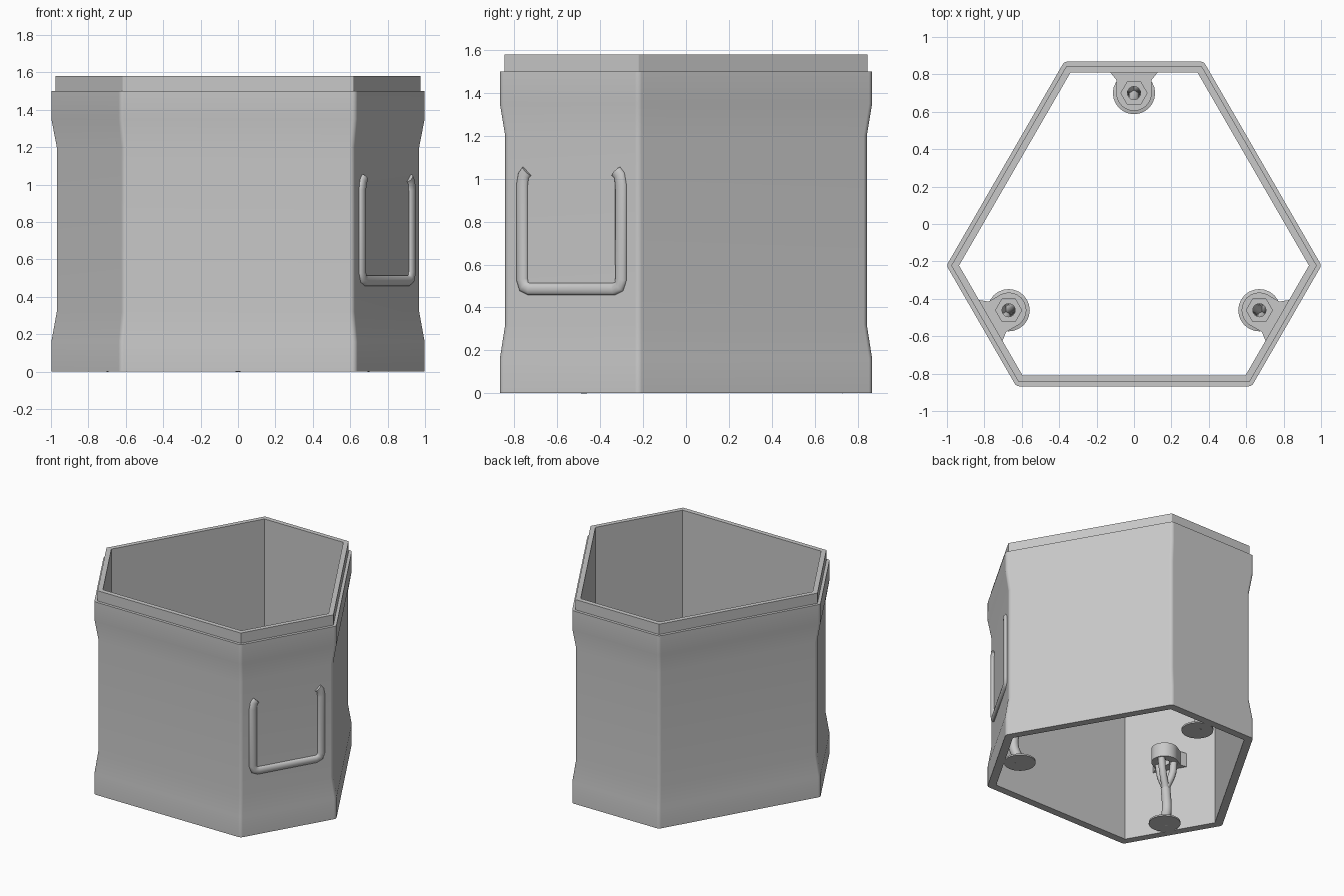
import bpy, bmesh, math
from mathutils import Matrix, Vector

cube = bpy.data.objects.get("Cube")
if cube:
    bpy.data.objects.remove(cube)

grey = bpy.data.materials.new("plain_grey")
grey.use_nodes = True
colour = (0.58, 0.58, 0.58, 1)
grey.diffuse_color = colour
grey.node_tree.nodes["Principled BSDF"].inputs["Base Color"].default_value = colour

CENTRE_Y = -0.074          # centre of the threefold symmetry
LONG, SHORT = 0.794, 0.942  # distance from it to the long and short sides
ARC = 5                    # points per rounded corner


def finish(name, bm, matrix=Matrix()):
    """Turn a bmesh into an object, smooth except at steep edges."""
    bmesh.ops.recalc_face_normals(bm, faces=bm.faces)
    for f in bm.faces:
        f.smooth = True
    for e in bm.edges:
        if len(e.link_faces) == 2 and e.calc_face_angle(0) > math.radians(30):
            e.smooth = False
    mesh = bpy.data.meshes.new(name)
    bm.to_mesh(mesh)
    bm.free()
    mesh.materials.append(grey)
    obj = bpy.data.objects.new(name, mesh)
    bpy.context.collection.objects.link(obj)
    obj.matrix_world = matrix
    return obj


def tube(name, points, radius, matrix, kind="BEZIER"):
    curve = bpy.data.curves.new(name, "CURVE")
    curve.dimensions = "3D"
    curve.bevel_depth = radius
    curve.bevel_resolution = 3
    curve.resolution_u = 6
    curve.use_fill_caps = True
    spline = curve.splines.new(kind)
    knots = spline.bezier_points if kind == "BEZIER" else spline.points
    knots.add(len(points) - 1)
    for k, p in zip(knots, points):
        if kind == "BEZIER":
            k.co = p
            k.handle_left_type = k.handle_right_type = "AUTO"
        else:
            k.co = (*p, 1)
    curve.materials.append(grey)
    obj = bpy.data.objects.new(name, curve)
    bpy.context.collection.objects.link(obj)
    obj.matrix_world = matrix


def bridge(bm, a, b):
    n = len(a)
    for i in range(n):
        bm.faces.new((a[i], a[(i + 1) % n], b[(i + 1) % n], b[i]))


def hex_ring(bm, inset, radius, z):
    """Six-sided outline with alternating sides and rounded corners."""
    ring = []
    for k in range(6):
        a = math.radians(30 + 60 * k)
        p, q = (LONG, SHORT) if k % 2 == 0 else (SHORT, LONG)
        p, q = p - inset - radius, q - inset - radius
        t = (q - p / 2) / math.sin(math.pi / 3)
        cx = p * math.cos(a) - t * math.sin(a)
        cy = p * math.sin(a) + t * math.cos(a) + CENTRE_Y
        for j in range(ARC):
            b = a + math.pi / 3 * j / (ARC - 1)
            ring.append(bm.verts.new((cx + radius * math.cos(b),
                                      cy + radius * math.sin(b), z)))
    return ring


# Hollow shell: waisted outside, stepped collar, straight open inside
WAIST = 0.025
section = [(0, .03, 0), (0, .03, .16), (WAIST, .03, .32), (WAIST, .03, 1.2),
           (0, .03, 1.35), (0, .03, 1.5), (.022, .004, 1.5), (.022, .004, 1.58),
           (.058, .002, 1.58), (.058, .002, 0)]
bm = bmesh.new()
rings = [hex_ring(bm, *s) for s in section]
for i, ring in enumerate(rings):
    bridge(bm, ring, rings[(i + 1) % len(rings)])
shell = finish("shell", bm)

# Crisp waist edges on the short sides only
bm = bmesh.new()
bm.from_mesh(shell.data)
bm.verts.ensure_lookup_table()
for level in (2, 3):
    for k in (0, 2, 4):
        start = level * 6 * ARC + k * ARC + ARC - 1
        edge = bm.edges.get((bm.verts[start], bm.verts[start + 1]))
        if edge:
            edge.smooth = False
bm.to_mesh(shell.data)
bm.free()
weighted = shell.modifiers.new("even_shading", "WEIGHTED_NORMAL")
weighted.keep_sharp = True

# Raised U-shaped rail on the front left short side
half = [(-.24, 1.035), (-.258, 1.015), (-.266, .97), (-.266, .53),
        (-.256, .497), (-.225, .485)]
path = [(u, 0, v) for u, v in half] + [(-u, 0, v) for u, v in reversed(half)]
turn = Matrix.Rotation(math.radians(60), 4, "Z")
spot = turn @ Vector((0, -(SHORT - WAIST), 0)) + Vector((0, CENTRE_Y, 0))
tube("label_rail", path, 0.03,
     Matrix.Translation(spot) @ turn @ Matrix.Diagonal((1, .7, 1, 1)), "POLY")


# Screw bosses on brackets, each held up by a branching support on a foot
def lathe(name, stations, matrix, close):
    """Stations are (radius, z, is_hexagon); 24 points around."""
    bm = bmesh.new()
    rings = []
    for r, z, hexagon in stations:
        ring = []
        for i in range(24):
            a = math.radians(15 * i)
            s = r
            if hexagon:
                s = r * math.cos(math.pi / 6) / math.cos(a % (math.pi / 3) - math.pi / 6)
            ring.append(bm.verts.new((s * math.cos(a), s * math.sin(a), z)))
        rings.append(ring)
    for a, b in zip(rings, rings[1:]):
        bridge(bm, a, b)
    if close:
        bridge(bm, rings[-1], rings[0])
    else:
        bm.faces.new(rings[0])
        bm.faces.new(rings[-1])
    finish(name, bm, matrix)


BASE, TOP = 0.50, 0.61
for side, angle in (("back", 0), ("right", 120), ("left", 240)):
    place = (Matrix.Translation((0, CENTRE_Y, 0))
             @ Matrix.Rotation(math.radians(angle), 4, "Z")
             @ Matrix.Translation((0, .774, 0)))
    lathe(side + "_boss", [(.095, BASE, False), (.095, TOP, False), (.07, TOP, True),
                           (.07, TOP - .05, True), (.035, TOP - .05, False),
                           (.035, BASE, False)], place, True)
    lathe(side + "_foot", [(.113, 0, False), (.113, .012, False), (.04, .03, False)],
          place, False)

    # Flared bracket between boss and wall
    right = [(.07, .064), (.094, 0), (.094, .07), (.13, .115)]
    outline = right + [(-x, y) for x, y in reversed(right)]
    bm = bmesh.new()
    low = [bm.verts.new((x, y, BASE)) for x, y in outline]
    high = [bm.verts.new((x, y, TOP)) for x, y in outline]
    bm.faces.new(low)
    bm.faces.new(high)
    bridge(bm, low, high)
    finish(side + "_bracket", bm, place)

    # Trunk and three branches
    fork = (0, .02, .3)
    tube(side + "_trunk", [(0, 0, .01), (0, .045, .14), fork], .036, place)
    for n, a in enumerate((30, 150, 270)):
        x, y = .065 * math.cos(math.radians(a)), .065 * math.sin(math.radians(a))
        tube(f"{side}_branch_{n + 1}", [fork, (x * .8, y * .8 + .01, .42), (x, y, BASE + .005)],
             .027, place)
